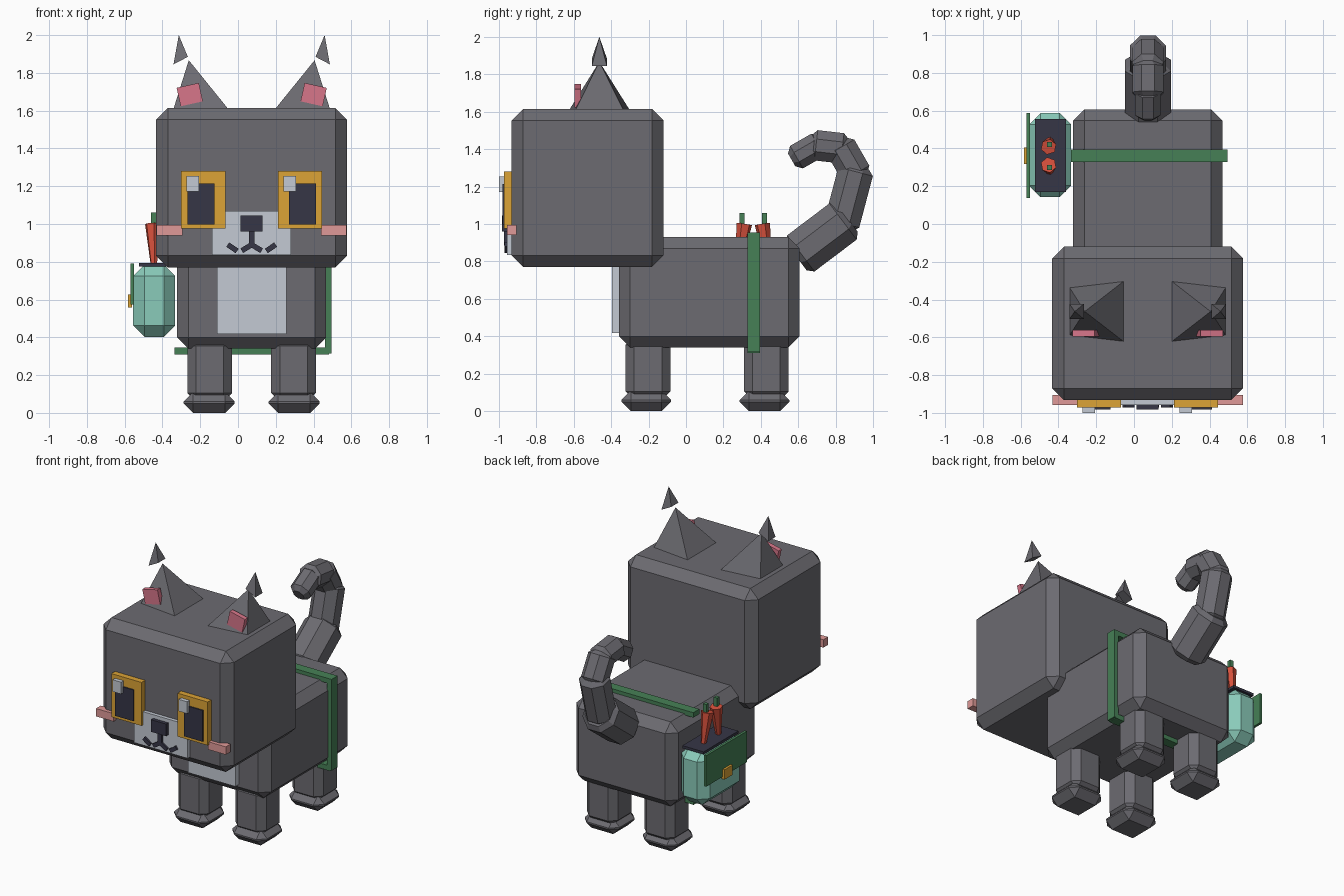
import bpy, bmesh, math
from mathutils import Vector, Matrix

if "Cube" in bpy.data.objects:
    bpy.data.objects.remove(bpy.data.objects["Cube"])

CX = 0.0725  # symmetry plane of the animal (the pouch shifts it off centre)


def mat(name, r, g, b):
    lin = [(c / 255 / 12.92) if c < 11 else ((c / 255 + 0.055) / 1.055) ** 2.4 for c in (r, g, b)]
    m = bpy.data.materials.new(name)
    m.diffuse_color = (*lin, 1)
    m.use_nodes = True
    m.node_tree.nodes["Principled BSDF"].inputs["Base Color"].default_value = m.diffuse_color
    return m


GREY = mat("grey fur", 108, 107, 113)
LIGHT = mat("light fur", 196, 202, 212)
AMBER = mat("amber", 220, 164, 54)
DARK = mat("dark navy", 54, 54, 70)
PINK = mat("ear pink", 215, 118, 138)
BLUSH = mat("blush", 224, 154, 152)
GREEN = mat("strap green", 70, 128, 86)
RED = mat("carrot red", 214, 80, 60)
MINT = mat("pouch mint", 138, 203, 186)


def finish(name, bm, m, bevel=0, angle=30):
    bmesh.ops.recalc_face_normals(bm, faces=bm.faces)
    me = bpy.data.meshes.new(name)
    bm.to_mesh(me)
    bm.free()
    me.materials.append(m)
    ob = bpy.data.objects.new(name, me)
    bpy.context.collection.objects.link(ob)
    if bevel:
        mod = ob.modifiers.new("chamfer", 'BEVEL')
        mod.width, mod.segments = bevel, 1
        mod.limit_method, mod.angle_limit = 'ANGLE', math.radians(angle)
    return ob


def box(name, x, y, z, m, bevel=0, rot=0):
    """Box from (min, max) ranges, optionally turned about its own y axis."""
    c = Vector([(a + b) / 2 for a, b in (x, y, z)])
    s = [b - a for a, b in (x, y, z)]
    bm = bmesh.new()
    bmesh.ops.create_cube(bm, size=1)
    bmesh.ops.transform(bm, verts=bm.verts, matrix=Matrix.Translation(c)
                        @ Matrix.Rotation(rot, 4, 'Y') @ Matrix.Diagonal((*s, 1)))
    return finish(name, bm, m, bevel)


def rod(name, a, b, r1, r2, sides, m, bevel=0):
    """Tapered prism from a to b."""
    a, b = Vector(a), Vector(b)
    bm = bmesh.new()
    bmesh.ops.create_cone(bm, cap_ends=True, segments=sides, radius1=r1, radius2=r2, depth=(b - a).length)
    turn = (b - a).to_track_quat('Z', 'X').to_matrix().to_4x4()
    bmesh.ops.transform(bm, verts=bm.verts, matrix=Matrix.Translation((a + b) / 2) @ turn
                        @ Matrix.Rotation(math.pi / sides, 4, 'Z'))
    return finish(name, bm, m, bevel, 60)


def pyramid(name, base, apex, m):
    bm = bmesh.new()
    vs = [bm.verts.new(p) for p in base]
    top = bm.verts.new(apex)
    bm.faces.new(vs)
    for i in range(4):
        bm.faces.new((vs[i], vs[(i + 1) % 4], top))
    return finish(name, bm, m)


def span(s, d0, d1):
    """x range at distance d0..d1 from the symmetry plane on side s."""
    return tuple(sorted((CX + s * d0, CX + s * d1)))


# Head, body, chest and muzzle
box("head", (-0.433, 0.577), (-0.932, -0.12), (0.77, 1.615), GREY, 0.062)
box("body", (-0.323, 0.467), (-0.358, 0.607), (0.34, 0.93), GREY, 0.06)
box("chest_patch", (-0.11, 0.257), (-0.395, -0.34), (0.417, 0.80), LIGHT)
box("muzzle", (-0.137, 0.28), (-0.957, -0.92), (0.835, 1.07), LIGHT)
box("nose", (0.013, 0.13), (-0.982, -0.94), (0.96, 1.045), DARK)
box("mouth_stem", (0.057, 0.087), (-0.972, -0.94), (0.885, 0.97), DARK)

for s, side in ((-1, "left"), (1, "right")):
    # Legs and paws
    for y, end in ((-0.203, "front"), (0.429, "back")):
        box(f"{end}_{side}_leg", span(s, 0.103, 0.341), (y - 0.12, y + 0.12), (0.06, 0.40), GREY, 0.046)
        box(f"{end}_{side}_paw", span(s, 0.09, 0.36), (y - 0.142, y + 0.123), (0, 0.11), GREY, 0.05)
    # Eyes, blush
    box(f"{side}_eye", span(s, 0.14, 0.373), (-0.972, -0.92), (0.976, 1.28), AMBER)
    box(f"{side}_pupil", span(s, 0.197, 0.34), (-0.981, -0.96), (0.997, 1.215), DARK)
    hx = -0.272 if s < 0 else 0.24
    box(f"{side}_eye_glint", (hx, hx + 0.066), (-1.0, -0.965), (1.172, 1.255), LIGHT)
    box(f"{side}_blush", span(s, 0.367, 0.503), (-0.957, -0.905), (0.94, 0.995), BLUSH)
    # Mouth curve pieces
    for d, z, half, tilt in ((0.027, 0.874, 0.03, 0.55), (0.102, 0.874, 0.03, -0.6)):
        x = CX + s * d
        box(f"{side}_mouth_piece", (x - half, x + half), (-0.97, -0.94), (z - 0.014, z + 0.014),
            DARK, 0, s * tilt)
    # Ears with bent tips and pink insides
    o, i = CX + s * 0.417, CX + s * 0.117
    pyramid(f"{side}_ear", [(o, -0.595, 1.60), (i, -0.63, 1.60), (i, -0.295, 1.60), (o, -0.33, 1.60)],
            (CX + s * 0.333, -0.463, 1.867), GREY)
    o, i = CX + s * 0.414, CX + s * 0.338
    pyramid(f"{side}_ear_tip", [(o, -0.503, 1.845), (i, -0.503, 1.885), (i, -0.423, 1.885), (o, -0.423, 1.845)],
            (CX + s * 0.386, -0.463, 2.0), GREY)
    x = CX + s * 0.328
    box(f"{side}_inner_ear", (x - 0.06, x + 0.06), (-0.595, -0.562), (1.635, 1.735), PINK, 0, s * 0.22)

# Curling tail of chamfered eight-sided segments: y, z, radius
path = [(0.59, 0.825, 0.131), (0.835, 1.01, 0.103), (0.905, 1.275, 0.09),
        (0.83, 1.405, 0.088), (0.70, 1.42, 0.075), (0.595, 1.36, 0.07)]
for k in range(len(path) - 1):
    (y0, z0, r), (y1, z1, _) = path[k], path[k + 1]
    a, b = Vector((0.0735, y0, z0)), Vector((0.0735, y1, z1))
    d = (b - a).normalized()
    rod(f"tail_segment_{k + 1}", a - d * (0.035 if k else 0), b + d * 0.035, r, r, 8, GREY, 0.03)

# Strap around the body
box("strap_top", (-0.333, 0.495), (0.328, 0.395), (0.92, 0.955), GREEN)
box("strap_side", (0.46, 0.495), (0.328, 0.395), (0.315, 0.955), GREEN)
box("strap_bottom", (-0.336, 0.482), (0.328, 0.395), (0.31, 0.345), GREEN)

# Side pouch with flap, clasp and opening
box("pouch", (-0.555, -0.333), (0.143, 0.587), (0.403, 0.785), MINT, 0.06)
box("pouch_opening", (-0.525, -0.36), (0.17, 0.555), (0.775, 0.793), DARK)
box("pouch_flap", (-0.568, -0.55), (0.137, 0.588), (0.573, 0.79), GREEN)
box("pouch_clasp", (-0.583, -0.56), (0.317, 0.405), (0.557, 0.626), AMBER)

# Two carrots standing in the pouch
for s in (-1, 1):
    y = 0.36
    rod("carrot", (-0.445, y + s * 0.085, 0.77), (-0.452, y + s * 0.048, 1.0), 0.016, 0.042, 6, RED)
    box("carrot_stem", (-0.461, -0.434), (y + s * 0.06 - 0.013, y + s * 0.06 + 0.013), (0.98, 1.06), GREEN)
